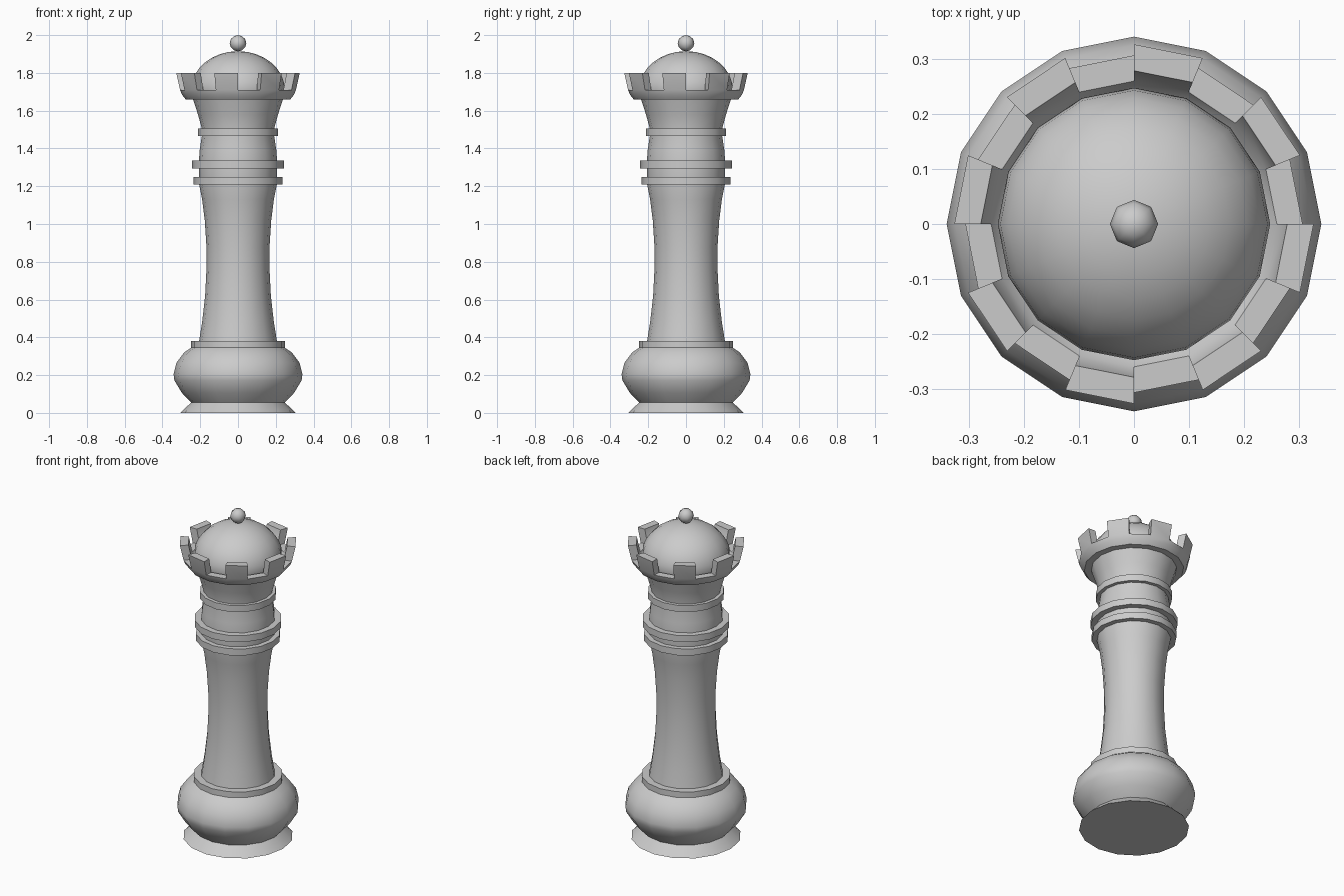
import bpy, bmesh
from math import sin, cos, pi, radians, hypot

if "Cube" in bpy.data.objects:
    bpy.data.objects.remove(bpy.data.objects["Cube"])

SIDES = 16


def lathe(name, profile, sides=SIDES, angle=35, edit=None):
    """Spin (radius, z) points about z; radius 0 makes a pole."""
    bm = bmesh.new()
    rings = []
    for r, z in profile:
        if r == 0:
            rings.append([bm.verts.new((0, 0, z))] * sides)
        else:
            rings.append([bm.verts.new((r * cos(2 * pi * i / sides),
                                        r * sin(2 * pi * i / sides), z))
                          for i in range(sides)])
    strips = []
    for a, b in zip(rings, rings[1:]):
        strip = []
        for i in range(sides):
            j = (i + 1) % sides
            strip.append(bm.faces.new(dict.fromkeys((a[i], a[j], b[j], b[i]))))
        strips.append(strip)
    if edit:
        edit(bm, strips)
    bmesh.ops.recalc_face_normals(bm, faces=bm.faces)
    mesh = bpy.data.meshes.new(name)
    bm.to_mesh(mesh)
    bm.free()
    ob = bpy.data.objects.new(name, mesh)
    bpy.context.collection.objects.link(ob)
    bpy.ops.object.select_all(action='DESELECT')
    ob.select_set(True)
    bpy.context.view_layer.objects.active = ob
    bpy.ops.object.shade_smooth_by_angle(angle=radians(angle))
    return ob


# Foot, bulging base and its top step
lathe("base", [(0, 0), (0.306, 0), (0.248, 0.055), (0.297, 0.106), (0.337, 0.172),
               (0.341, 0.205), (0.326, 0.265), (0.285, 0.32), (0.248, 0.345),
               (0.248, 0.38), (0.19, 0.38)], angle=45)

# Waisted column and neck up to the crown
lathe("column", [(0.207, 0.375), (0.19, 0.48), (0.174, 0.62), (0.167, 0.76),
                 (0.167, 0.88), (0.176, 1.02), (0.19, 1.13), (0.206, 1.21),
                 (0.208, 1.32), (0.203, 1.39), (0.191, 1.47), (0.193, 1.51),
                 (0.212, 1.58), (0.238, 1.66)])

# Three collars
for name, r, z0, z1 in (("lower_collar", 0.236, 1.21, 1.25),
                        ("middle_collar", 0.243, 1.295, 1.335),
                        ("upper_collar", 0.213, 1.465, 1.505)):
    lathe(name, [(0.18, z0), (r, z0), (r, z1), (0.18, z1)])


# Crown cup: every other rim face is raised into a flared prong
def raise_prongs(bm, strips):
    rim = strips[3][1::2]
    for f in bmesh.ops.extrude_discrete_faces(bm, faces=rim)['faces']:
        for v in f.verts:
            r = hypot(v.co.x, v.co.y)
            s = (0.327 if r > 0.28 else 0.279) / r
            v.co = (v.co.x * s, v.co.y * s, 1.80)


lathe("crown", [(0.22, 1.66), (0.277, 1.66), (0.297, 1.685), (0.307, 1.71),
                (0.26, 1.71), (0.24, 1.69)], edit=raise_prongs)

# Dome and finial ball
dome = [(0.248 * cos(i * pi / 16), 1.71 + 0.205 * sin(i * pi / 16)) for i in range(8)]
lathe("dome", [(0.24, 1.68)] + dome + [(0, 1.915)])
ball = [(0.044 * sin(i * pi / 6), 1.957 - 0.043 * cos(i * pi / 6)) for i in range(1, 6)]
lathe("finial", [(0, 1.914)] + ball + [(0, 2.0)], sides=8, angle=60)
